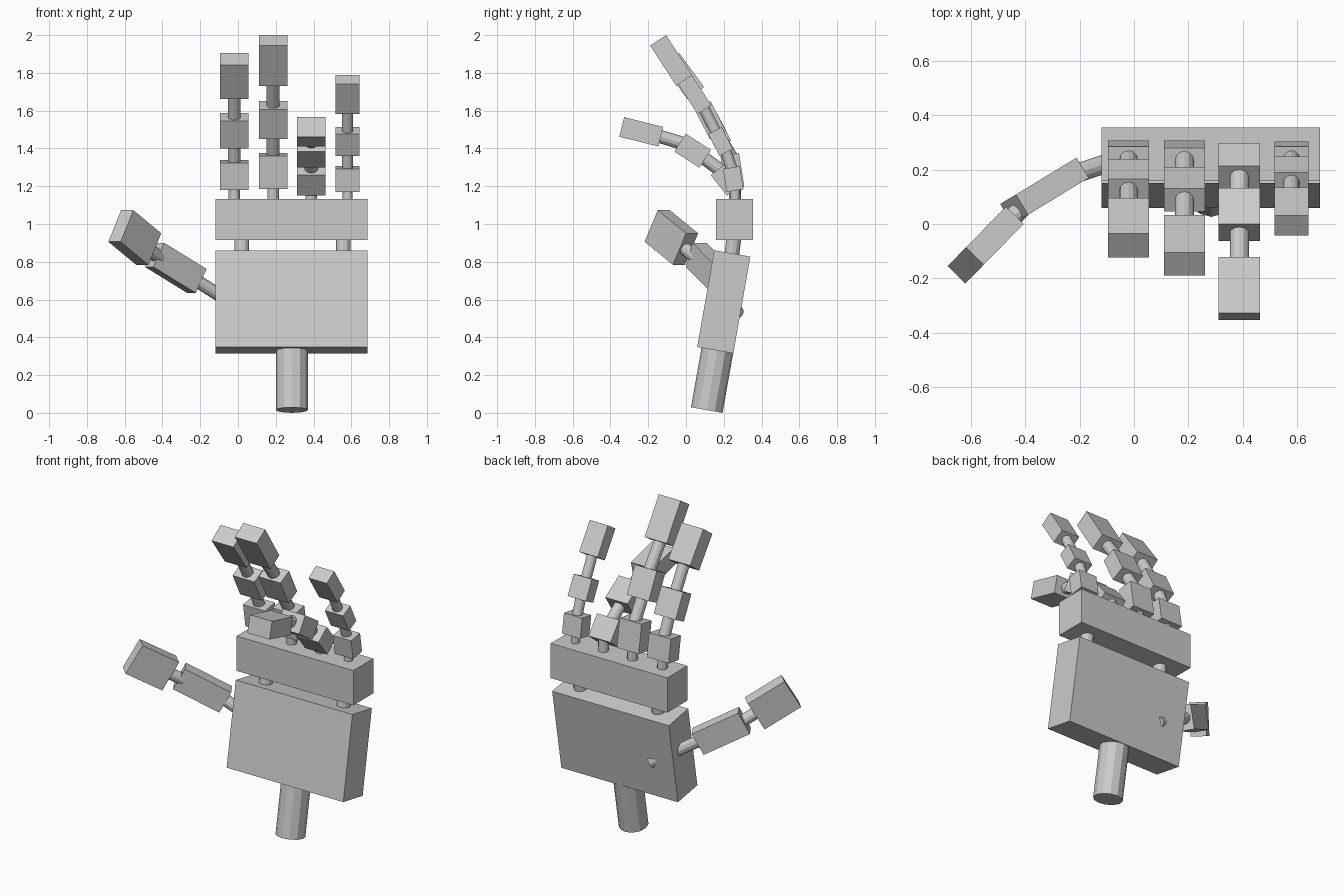
import bpy, bmesh
from math import radians, sin, cos
from mathutils import Vector, Matrix

if "Cube" in bpy.data.objects:
    bpy.data.objects.remove(bpy.data.objects["Cube"])


def finish(name, bm):
    mesh = bpy.data.meshes.new(name)
    bm.to_mesh(mesh)
    bm.free()
    bpy.context.collection.objects.link(bpy.data.objects.new(name, mesh))


def box(name, center, size, rot=Matrix.Identity(3)):
    m = Matrix.Translation(center) @ rot.to_4x4() @ Matrix.Diagonal((*size, 1))
    bm = bmesh.new()
    bmesh.ops.create_cube(bm, size=1, matrix=m)
    finish(name, bm)


def rod(name, a, b, r):
    a, b = Vector(a), Vector(b)
    d = b - a
    rot = d.to_track_quat('Z', 'Y').to_matrix().to_4x4()
    bm = bmesh.new()
    bmesh.ops.create_cone(bm, cap_ends=True, segments=12, radius1=r, radius2=r,
                          depth=d.length, matrix=Matrix.Translation((a + b) / 2) @ rot)
    finish(name, bm)


def tilt(deg):
    return Matrix.Rotation(radians(deg), 3, 'X')


# Wrist, palm, knuckle bar and the two pegs joining them
rod("wrist", (0.285, 0.11, 0.015), (0.285, 0.18, 0.41), 0.085)
box("palm", (0.2825, 0.2, 0.588), (0.805, 0.194, 0.52), tilt(-10))
box("knuckle_bar", (0.2825, 0.257, 1.023), (0.805, 0.197, 0.217))
for i, x in enumerate((0.02, 0.557)):
    rod(f"palm_peg_{i}", (x, 0.235, 0.78), (x, 0.258, 0.96), 0.039)

# Fingers: name, x, width, peg radius, segments (y, z, tilt, thickness, length)
fingers = [
    ("index", -0.02, 0.151, 0.034, [(0.247, 1.26, 9, 0.1, 0.145),
                                    (0.161, 1.493, 27, 0.092, 0.163),
                                    (-0.014, 1.783, 36, 0.109, 0.222)]),
    ("middle", 0.186, 0.151, 0.035, [(0.245, 1.28, 9, 0.1, 0.178),
                                     (0.128, 1.55, 27, 0.095, 0.177),
                                     (-0.078, 1.865, 33, 0.101, 0.255)]),
    ("ring", 0.388, 0.153, 0.035, [(0.215, 1.237, 38, 0.105, 0.138),
                                   (0.035, 1.388, 57, 0.112, 0.158),
                                   (-0.237, 1.488, 76, 0.107, 0.213)]),
    ("little", 0.58, 0.126, 0.03, [(0.25, 1.238, 9, 0.09, 0.123),
                                   (0.183, 1.437, 27, 0.08, 0.13),
                                   (0.046, 1.685, 33, 0.087, 0.19)]),
]
for name, x, w, r, segs in fingers:
    start = Vector((x, 0.262, 1.1))
    for i, (y, z, ang, thick, length) in enumerate(segs):
        c = Vector((x, y, z))
        d = Vector((0, -sin(radians(ang)), cos(radians(ang))))
        box(f"{name}_segment_{i}", c, (w, thick, length), tilt(ang))
        # Peg reaches slightly inside both neighbours
        end = c - d * length / 2
        ext = (end - start).normalized() * 0.025
        rod(f"{name}_peg_{i}", start - ext, end + ext, r if i else r - 0.004)
        start = c + d * length / 2

# Thumb: two blocks kept level across their width, on angled pegs
thumb = [((-0.3295, 0.122, 0.7675), (-0.224, -0.136, 0.138), (0.087, 0.144, 0.296)),
         ((-0.5465, -0.0775, 0.9285), (-0.147, -0.15, 0.122), (0.0915, 0.193, 0.243))]
for i, (c, d, size) in enumerate(thumb):
    d = Vector(d).normalized()
    side = Vector((0, 0, 1)).cross(d).normalized()
    rot = Matrix((side, d.cross(side), d)).transposed()
    box(f"thumb_segment_{i}", c, size, rot)
    base = Vector(c) - d * size[2] * 0.42
    if i == 0:
        rod("thumb_peg_0", (0.05, 0.272, 0.53), base, 0.035)
    else:
        rod("thumb_peg_1", base - d * 0.14, base, 0.035)
